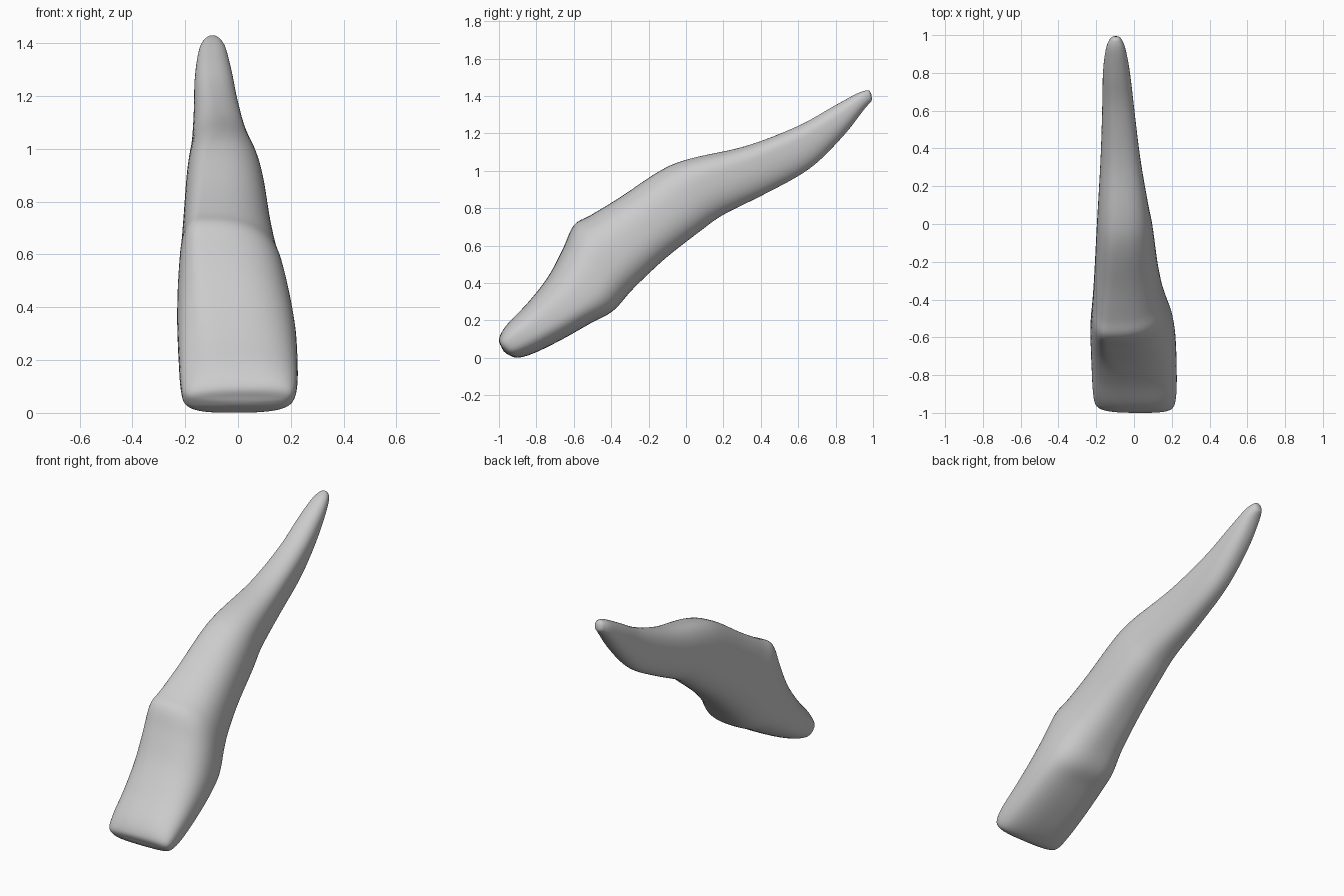
import bpy
from math import cos, sin, pi
from mathutils import Vector

if "Cube" in bpy.data.objects:
    bpy.data.objects.remove(bpy.data.objects["Cube"])

# Stations from cutting edge to root tip:
# upper y, upper z, lower y, lower z, left x, right x, x of the crest, height of right edge (0-1)
STATIONS = [
    (-0.985, 0.055, -0.955, 0.02, -0.13, 0.16, -0.02, 0.60),
    (-1.00, 0.10, -0.90, 0.00, -0.20, 0.208, 0.05, 0.60),
    (-0.96, 0.175, -0.80, 0.03, -0.218, 0.225, 0.02, 0.55),
    (-0.85, 0.29, -0.65, 0.105, -0.225, 0.226, -0.03, 0.48),
    (-0.74, 0.43, -0.50, 0.19, -0.23, 0.22, -0.08, 0.42),
    (-0.66, 0.58, -0.39, 0.25, -0.23, 0.203, -0.12, 0.40),
    (-0.60, 0.71, -0.30, 0.35, -0.223, 0.175, -0.14, 0.42),
    (-0.51, 0.763, -0.22, 0.43, -0.216, 0.15, -0.13, 0.45),
    (-0.35, 0.86, -0.10, 0.54, -0.208, 0.125, -0.11, 0.48),
    (-0.14, 1.00, 0.08, 0.68, -0.198, 0.10, -0.09, 0.52),
    (0.02, 1.065, 0.20, 0.765, -0.19, 0.075, -0.08, 0.60),
    (0.32, 1.132, 0.42, 0.875, -0.176, 0.032, -0.08, 0.68),
    (0.60, 1.24, 0.66, 1.01, -0.168, 0.00, -0.09, 0.68),
    (0.78, 1.34, 0.84, 1.185, -0.164, -0.022, -0.095, 0.60),
    (0.92, 1.416, 0.95, 1.325, -0.147, -0.047, -0.095, 0.55),
    (0.98, 1.432, 0.995, 1.375, -0.122, -0.072, -0.097, 0.50),
]
SIDES, STEPS = 64, 6


def blend(a, b, c, d, t):
    """Smooth curve from b to c."""
    return 0.5 * (2 * b + (c - a) * t + (2 * a - 5 * b + 4 * c - d) * t * t
                  + (3 * b - a - 3 * c + d) * t ** 3)


def station(s):
    n = len(STATIONS) - 1
    i = min(int(s), n - 1)
    pick = [STATIONS[max(0, min(n, i + k))] for k in (-1, 0, 1, 2)]
    return [blend(*v, s - i) for v in zip(*pick)]


def ring(s):
    """Rounded lopsided outline touching all four silhouette limits."""
    uy, uz, ly, lz, left, right, crest, vr = station(s)
    f = s / (len(STATIONS) - 1)
    power = 0.68 + 0.24 * f
    keel = (left + right) / 2 - 0.03 * (1 - f)
    upper, lower = Vector((0, uy, uz)), Vector((0, ly, lz))
    pts = []
    for k in range(SIDES):
        a = 2 * pi * k / SIDES
        c, q = cos(a), sin(a)
        xm = crest if q > 0 else keel
        vm = vr if c > 0 else 0.5
        x = xm + ((right if c > 0 else left) - xm) * abs(c) ** power
        v = vm + ((1 if q > 0 else 0) - vm) * abs(q) ** power
        p = lower.lerp(upper, v)
        pts.append((x, p.y, p.z))
    return pts


# Loft crown and root as one skin
count = (len(STATIONS) - 1) * STEPS + 1
verts = [p for i in range(count) for p in ring(i / STEPS)]
faces = []
for i in range(count - 1):
    for k in range(SIDES):
        m = (k + 1) % SIDES
        a, b = i * SIDES, (i + 1) * SIDES
        faces.append((a + k, a + m, b + m, b + k))

# Close both ends with slightly domed fans
for start, tip in ((0, (0.0, -0.982, 0.028)), ((count - 1) * SIDES, (-0.097, 1.0, 1.412))):
    verts.append(tip)
    for k in range(SIDES):
        faces.append((start + k, start + (k + 1) % SIDES, len(verts) - 1)[::-1 if start == 0 else 1])

mesh = bpy.data.meshes.new("tooth")
mesh.from_pydata(verts, [], faces)
tooth = bpy.data.objects.new("tooth", mesh)
bpy.context.collection.objects.link(tooth)
bpy.context.view_layer.objects.active = tooth
tooth.select_set(True)

# Consistent normals, softened surface
bpy.ops.object.mode_set(mode='EDIT')
bpy.ops.mesh.select_all(action='SELECT')
bpy.ops.mesh.normals_make_consistent(inside=False)
bpy.ops.object.mode_set(mode='OBJECT')
soft = tooth.modifiers.new("soften", 'SMOOTH')
soft.factor = 0.5
soft.iterations = 4
bpy.ops.object.shade_smooth()
